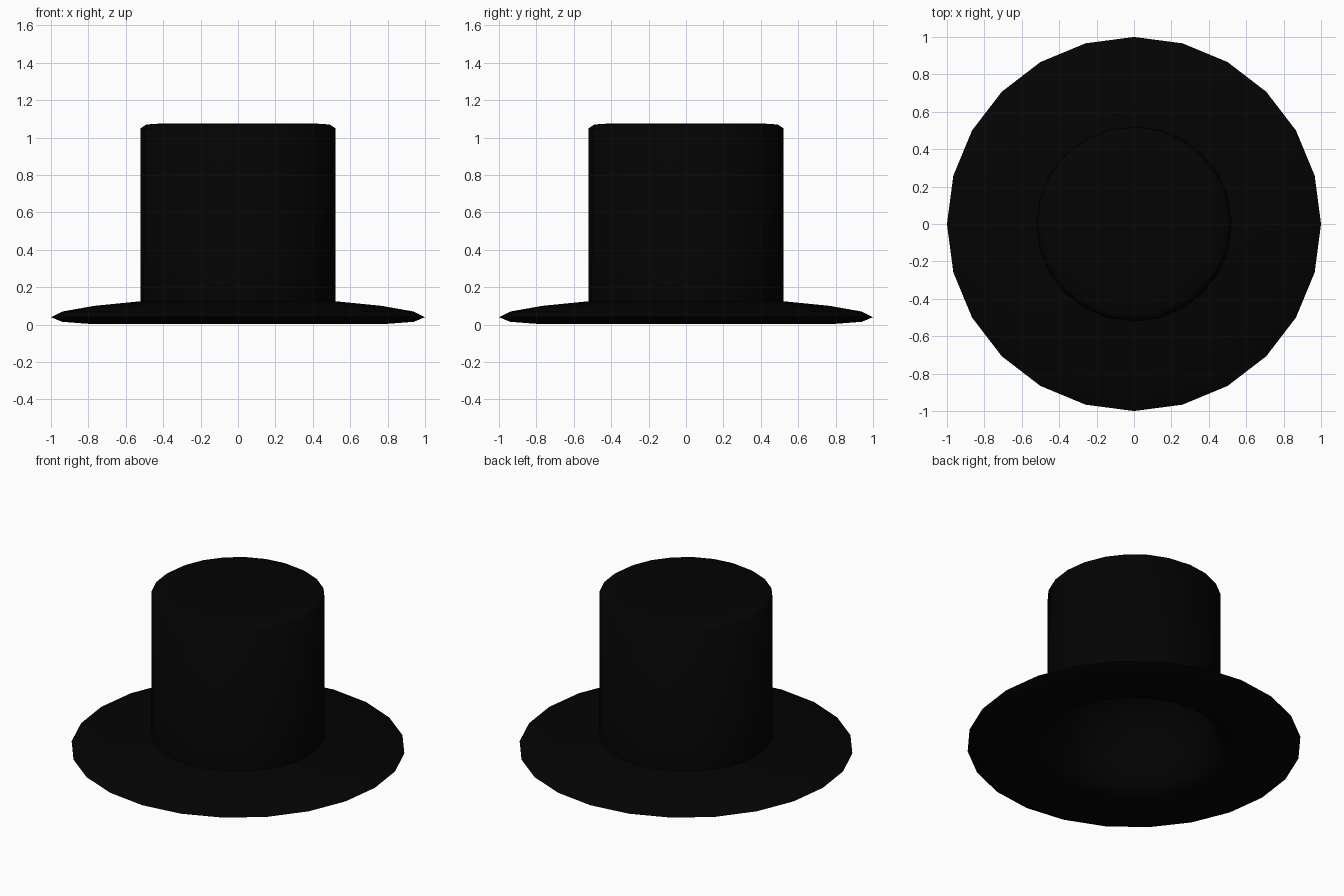
import bpy, bmesh, math

if "Cube" in bpy.data.objects:
    bpy.data.objects.remove(bpy.data.objects["Cube"])

SIDES = 24

felt = bpy.data.materials.new("black_felt")
felt.diffuse_color = (0.001, 0.001, 0.001, 1)
felt.use_nodes = True
felt.node_tree.nodes["Principled BSDF"].inputs["Base Color"].default_value = felt.diffuse_color


def lathe(name, profile, angle):
    """Spin an (r, z) profile around the z axis."""
    bm = bmesh.new()
    verts = [bm.verts.new((r, 0, z)) for r, z in profile]
    edges = [bm.edges.new(pair) for pair in zip(verts, verts[1:])]
    bmesh.ops.spin(bm, geom=verts + edges, cent=(0, 0, 0), axis=(0, 0, 1),
                   angle=math.tau, steps=SIDES)
    bmesh.ops.remove_doubles(bm, verts=bm.verts, dist=0.0005)
    bmesh.ops.recalc_face_normals(bm, faces=bm.faces)
    mesh = bpy.data.meshes.new(name)
    bm.to_mesh(mesh)
    bm.free()
    mesh.materials.append(felt)
    obj = bpy.data.objects.new(name, mesh)
    bpy.context.collection.objects.link(obj)
    bpy.ops.object.select_all(action='DESELECT')
    obj.select_set(True)
    bpy.context.view_layer.objects.active = obj
    bpy.ops.object.shade_smooth_by_angle(angle=math.radians(angle))
    return obj


# Hat body: hollow crown, tapered brim, straight crown with soft top edge
lathe("hat_body", [
    (0, 0.55), (0.25, 0.52), (0.40, 0.40), (0.47, 0.22), (0.52, 0.06),
    (0.60, 0.02), (0.78, 0.003), (0.94, 0.015), (1.0, 0.04),
    (0.94, 0.07), (0.77, 0.10), (0.522, 0.125), (0.522, 0.34),
    (0.52, 0.345), (0.52, 1.05), (0.49, 1.07), (0.40, 1.076), (0, 1.076),
], 80)
